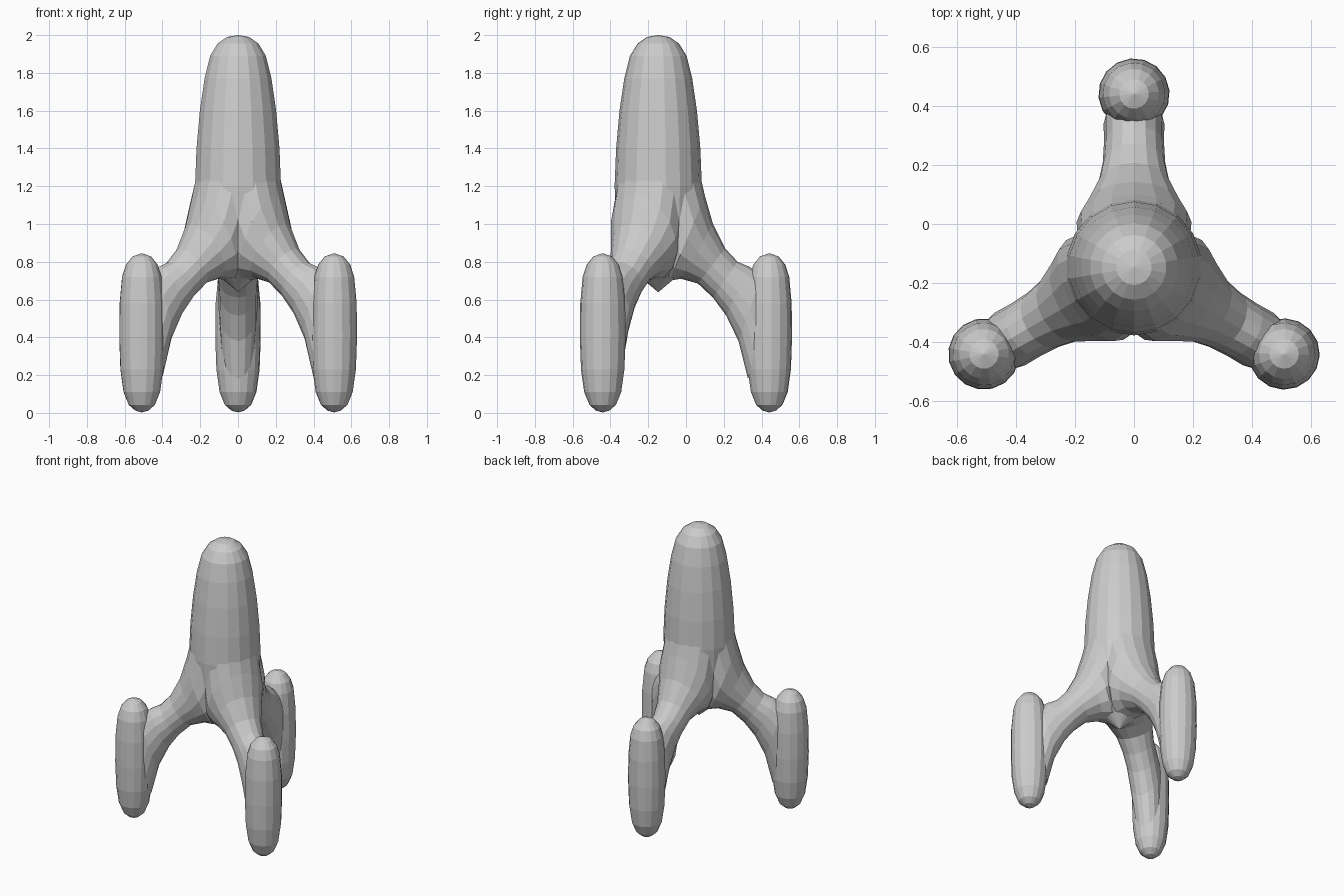
import bpy, bmesh, math
from mathutils import Vector, Matrix

if "Cube" in bpy.data.objects:
    bpy.data.objects.remove(bpy.data.objects["Cube"])

CENTRE = Vector((0, -0.147, 0))
REACH = 0.588          # distance from the body axis to each pod axis
ANGLES = [math.radians(a) for a in (90, 210, 330)]


def loft(name, rings, mat):
    """Skin equal-length rings of points; close both ends."""
    bm = bmesh.new()
    vs = [[bm.verts.new(mat @ Vector(p)) for p in r] for r in rings]
    n = len(vs[0])
    for a, b in zip(vs, vs[1:]):
        for i in range(n):
            j = (i + 1) % n
            bm.faces.new((a[i], a[j], b[j], b[i]))
    bm.faces.new(vs[0])
    bm.faces.new(vs[-1])
    bmesh.ops.remove_doubles(bm, verts=bm.verts, dist=0.0008)
    bmesh.ops.recalc_face_normals(bm, faces=bm.faces)
    me = bpy.data.meshes.new(name)
    bm.to_mesh(me)
    bm.free()
    ob = bpy.data.objects.new(name, me)
    bpy.context.collection.objects.link(ob)
    return ob


def lathe(name, profile, n, mat):
    rings = [[(max(r, 0.002) * math.cos(2 * math.pi * i / n),
               max(r, 0.002) * math.sin(2 * math.pi * i / n), z)
              for i in range(n)] for r, z in profile]
    return loft(name, rings, mat)


def leg_rings(sections, n=16):
    """Elliptical sections spanning an upper and a lower point."""
    rings = []
    for (tr, tz), (br, bz), w in sections:
        ring = []
        for i in range(n):
            a = 2 * math.pi * i / n
            t = 0.5 + 0.5 * math.cos(a)
            ring.append((br + (tr - br) * t, w * math.sin(a), bz + (tz - bz) * t))
        rings.append(ring)
    return rings


# Tapered central body with a small point underneath
body = lathe("rocket_body", [
    (0, .64), (.055, .685), (.12, .74), (.17, .81), (.205, .91), (.222, 1.04),
    (.231, 1.2), (.223, 1.4), (.205, 1.6), (.18, 1.77), (.15, 1.89),
    (.11, 1.955), (.06, 1.99), (0, 2.0)], 18,
    Matrix.Translation(CENTRE) @ Matrix.Rotation(math.radians(10), 4, 'Z'))

POD = [(0, 0.003), (.035, .012), (.07, .042), (.098, .11), (.115, .23), (.121, .4),
       (.119, .58), (.106, .72), (.085, .785), (.05, .828), (0, .845)]
LEG = [((.19, 1.4), (.01, .69), .19),
       ((.247, 1.15), (.06, .70), .195),
       ((.29, 1.0), (.12, .71), .163),
       ((.355, .87), (.21, .685), .122),
       ((.42, .80), (.29, .61), .106),
       ((.48, .775), (.36, .515), .102),
       ((.55, .73), (.425, .38), .103),
       ((.60, .58), (.475, .18), .09)]

# Three arched legs, each ending in a rounded pod
parts = []
for k, a in enumerate(ANGLES):
    frame = Matrix.Translation(CENTRE) @ Matrix.Rotation(a, 4, 'Z')
    parts.append(loft(f"leg_{k + 1}", leg_rings(LEG), frame))
    parts.append(lathe(f"pod_{k + 1}", POD, 16,
                       frame @ Matrix.Translation((REACH, 0, 0)) @ Matrix.Rotation(0.1, 4, 'Z')))

# Fuse everything into a single skin
bpy.context.view_layer.objects.active = body
for p in parts:
    m = body.modifiers.new("fuse_" + p.name, 'BOOLEAN')
    m.operation = 'UNION'
    m.solver = 'EXACT'
    m.object = p
    bpy.ops.object.modifier_apply(modifier=m.name)
for p in parts:
    bpy.data.objects.remove(p)
